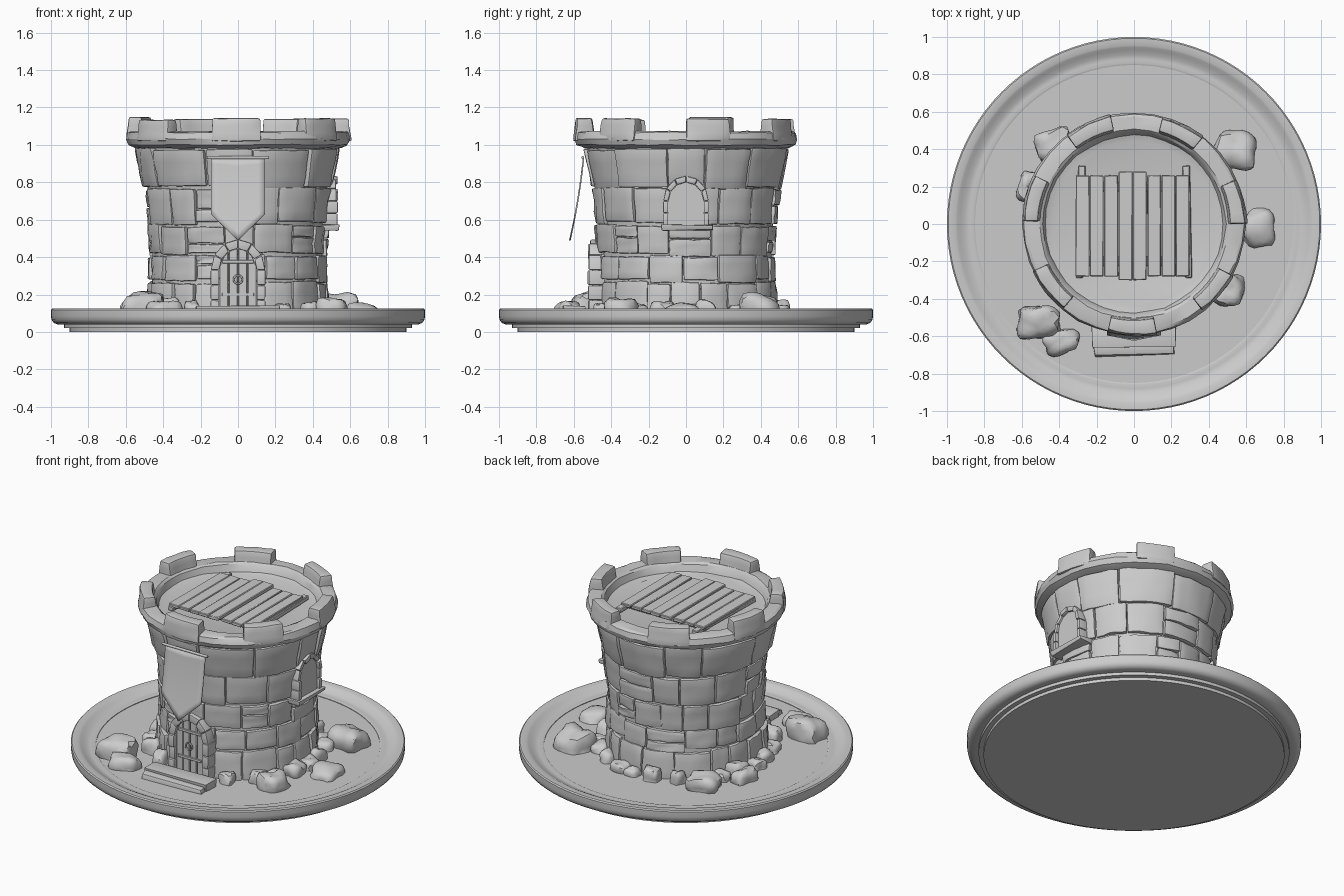
import bpy, bmesh, math, random
from math import sin, cos, pi, radians
from mathutils import Vector, Matrix, noise

if "Cube" in bpy.data.objects:
    bpy.data.objects.remove(bpy.data.objects["Cube"])

random.seed(7)
R = random.uniform

def finish(bm, name, bevel=0.0, segs=2, smooth=35):
    bmesh.ops.recalc_face_normals(bm, faces=bm.faces)
    if bevel:
        edges = [e for e in bm.edges if e.calc_face_angle(0) > 0.8]
        bmesh.ops.bevel(bm, geom=edges, offset=bevel, segments=segs, profile=0.6,
                        affect='EDGES', clamp_overlap=True)
    me = bpy.data.meshes.new(name)
    bm.to_mesh(me)
    bm.free()
    ob = bpy.data.objects.new(name, me)
    bpy.context.collection.objects.link(ob)
    bpy.ops.object.select_all(action='DESELECT')
    ob.select_set(True)
    bpy.context.view_layer.objects.active = ob
    bpy.ops.object.shade_smooth_by_angle(angle=radians(smooth))
    return ob

def lathe(name, prof, n, jitter=0.0, smooth=35):
    bm = bmesh.new()
    rings = []
    for r, z in prof:
        rings.append([bm.verts.new(((r + R(-jitter, jitter)) * cos(2*pi*i/n),
                                    (r + R(-jitter, jitter)) * sin(2*pi*i/n),
                                    z + R(-jitter, jitter))) for i in range(n)])
    for a, b in zip(rings, rings[1:]):
        for i in range(n):
            bm.faces.new((a[i], a[(i+1) % n], b[(i+1) % n], b[i]))
    bm.faces.new(rings[0])
    bm.faces.new(rings[-1])
    return finish(bm, name, smooth=smooth)

def arc_block(bm, a0, a1, z0, z1, rin, rout, rough=0.008):
    """Curved stone: outer radius from rout(z), slightly lumpy."""
    na, nz = max(2, round((a1 - a0) / 0.1)), 3
    off, tilt = R(-rough, rough), R(-rough, rough)
    grid = {}
    for s in (0, 1):
        for i in range(na + 1):
            for j in range(nz + 1):
                a, z = a0 + (a1 - a0)*i/na, z0 + (z1 - z0)*j/nz
                r = rin(z)
                if s:
                    r = rout(z) + off + tilt*(2*i/na - 1) + R(-rough, rough)*0.6
                    a += R(-1, 1)*rough*0.6
                    z += R(-1, 1)*rough*0.4
                grid[s, i, j] = bm.verts.new((r*cos(a), r*sin(a), z))
    def quad(*k):
        bm.faces.new([grid[q] for q in k])
    for s in (0, 1):
        for i in range(na):
            for j in range(nz):
                quad((s, i, j), (s, i+1, j), (s, i+1, j+1), (s, i, j+1))
    for j in (0, nz):
        for i in range(na):
            quad((0, i, j), (0, i+1, j), (1, i+1, j), (1, i, j))
    for i in (0, na):
        for j in range(nz):
            quad((0, i, j), (0, i, j+1), (1, i, j+1), (1, i, j))

def box(bm, c, s, rot=0.0, jit=0.0):
    m = Matrix.Translation(c) @ Matrix.Rotation(rot, 4, 'Z') @ Matrix.Diagonal((*s, 1))
    for v in bmesh.ops.create_cube(bm, size=1, matrix=m)['verts']:
        v.co += Vector((R(-jit, jit), R(-jit, jit), R(-jit, jit)))

def prism(bm, pts, y0, y1, m):
    """Extrude an x-z outline between two depths."""
    a, b = [[bm.verts.new(m @ Vector((x, y, z))) for x, z in pts] for y in (y0, y1)]
    bm.faces.new(a)
    bm.faces.new(b)
    for i in range(len(pts)):
        k = (i + 1) % len(pts)
        bm.faces.new((a[i], a[k], b[k], b[i]))

def arch_path(w, z0, spring, rise, jambs, arcs):
    left = [(-w, z0 + (spring - z0)*i/jambs) for i in range(jambs)]
    arc = [(-w*cos(pi*i/arcs), spring + rise*sin(pi*i/arcs)) for i in range(arcs + 1)]
    return left + arc + [(-x, z) for x, z in reversed(left)]

def arch_frame(name, inner, outer, y0, y1, m):
    bm = bmesh.new()
    for i in range(len(inner) - 1):
        q = [Vector(p) for p in (inner[i], inner[i+1], outer[i+1], outer[i])]
        c = sum(q, Vector((0, 0))) / 4
        prism(bm, [c + (p - c)*R(0.94, 1.0) for p in q], y0 + R(-.008, .008), y1, m)
    return finish(bm, name, 0.007)

# Round stepped base with raised rim
lathe("base", [(.9, 0), (.9, .02), (.93, .02), (.93, .04), (.965, .04), (.985, .048), (.997, .065),
               (1, .085), (1, .118), (.993, .125), (.955, .125), (.945, .12), (.93, .112),
               (.905, .098), (.88, .094), (.86, .098), (.85, .094), (.85, .09)], 96)

# Tower core behind the stones
def wall(z):
    if z < 0.75:
        return 0.475 + 0.015*max(0, (0.35 - z)/0.25) + 0.025*max(0, (z - 0.45)/0.3)
    return 0.5 + 0.047*(z - 0.75)/0.23
lathe("tower_core", [(wall(z) - .02, z) for z in (.07, .35, .5, .75, .97)] + [(.53, 1.0)], 48)

# Stone courses of varied blocks
inner_r = lambda z: wall(z) - 0.05
courses = [(.08, .27, 17), (.27, .41, 15), (.41, .575, 16), (.575, .77, 14), (.77, .98, 11)]
for k, (z0, z1, n) in enumerate(courses):
    bm = bmesh.new()
    widths = [R(.7, 1.3) for _ in range(n)]
    a, total = R(0, 1), sum(widths)
    for w in widths:
        b = a + 2*pi*w/total
        top, g = k == 4, 0.006
        lo, hi = z0 + R(-.012, .012)*(k > 0), z1 + R(-.012, .008)
        if not top and random.random() < 0.25:
            mid = (lo + hi)/2 + R(-.02, .02)
            arc_block(bm, a + g, b - g, lo + .003, mid - .003, inner_r, wall)
            arc_block(bm, a + g, b - g, mid + .003, hi - .003, inner_r, wall)
        else:
            arc_block(bm, a + g, b - g, lo + .003, hi - .003, inner_r, wall)
        a = b
    finish(bm, "stone_course_%d" % (k + 1), 0.009)

# Parapet ring with upper floor
lathe("parapet", [(.5, .975), (.55, .985), (.585, 1.0), (.597, 1.03), (.588, 1.065), (.575, 1.072),
                  (.505, 1.072), (.49, 1.06), (.475, 1.02), (.44, 1.01)], 36, 0.004, 25)

# Merlons, evenly spaced
bm = bmesh.new()
for i in range(7):
    a, h = radians(-91 + i*360/7), R(.2, .23)
    arc_block(bm, a - h, a + h, 1.02, R(1.13, 1.157), lambda z: .515 - .02*(1.15 - z)/.13,
              lambda z: .603 - .12*(z - 1.02), 0.006)
finish(bm, "merlons", 0.013)

# Timber deck on the roof
bm = bmesh.new()
for i in range(8):
    x = -.275 + i*.0765
    ext = .025 if i in (3, 4) else 0
    box(bm, (x, -.01, 1.045 + ext*.4), (.073, .54 + ext*1.6, .022), 0, .002)
for s in (-1, 1):
    box(bm, (s*.285, .012, 1.028), (.035, .6, .03), s*.02, .003)
    box(bm, (0, s*.2, 1.025), (.6, .05, .025))
finish(bm, "roof_planks", 0.004, 1)

# Door: frame, boards, straps, ring handle
I = Matrix.Identity(4)
d_in = arch_path(.1, .09, .33, .115, 3, 6)
d_out = arch_path(.147, .09, .33, .165, 3, 6)
arch_frame("door_frame", d_in, d_out, -.518, -.43, I)
bm = bmesh.new()
for i in range(4):
    x0, x1 = -.1 + i*.05 + .002, -.05 + i*.05 - .002
    top = lambda x: .33 + .115*math.sqrt(max(0, 1 - (x/.1)**2))
    xm = (x0 + x1)/2
    prism(bm, [(x0, .09), (x1, .09), (x1, top(x1)), (xm, top(xm)), (x0, top(x0))], -.502, -.44, I)
finish(bm, "door_boards", 0.003, 1)
bm = bmesh.new()
for z in (.2, .375):
    box(bm, (0, -.503, z), (.17, .012, .018))
finish(bm, "door_straps", 0.002, 1)
bpy.ops.mesh.primitive_torus_add(location=(0, -.512, .28), rotation=(pi/2, 0, 0), major_radius=.023,
                                 minor_radius=.005, major_segments=20, minor_segments=8)
bpy.context.object.name = "door_ring"
bpy.ops.object.shade_smooth()

# Window on the right: frame, panel, sill
Q = Matrix.Rotation(pi/2, 4, 'Z')
w_in = arch_path(.095, .57, .7, .1, 2, 6)
w_out = arch_path(.122, .57, .7, .135, 2, 6)
arch_frame("window_frame", w_in, w_out, -.53, -.45, Q)
bm = bmesh.new()
prism(bm, w_in, -.511, -.45, Q)
finish(bm, "window_panel")
bm = bmesh.new()
box(bm, (.49, .005, .558), (.1, .275, .028), 0, .004)
finish(bm, "window_sill", 0.006)

# Hanging banner with pointed end, and its rod
bm = bmesh.new()
cols, rows, V = 8, 10, {}
for i in range(cols + 1):
    u = 2*i/cols - 1
    low = .63 - .14*(1 - abs(u))
    for j in range(rows + 1):
        z = .93 + (low - .93)*j/rows
        t = (.93 - z)/.44
        V[i, j] = bm.verts.new((.145*u, -.552 - .045*t - .028*t*t, z))
for i in range(cols):
    for j in range(rows):
        bm.faces.new((V[i, j], V[i+1, j], V[i+1, j+1], V[i, j+1]))
banner = finish(bm, "banner")
sol = banner.modifiers.new("thickness", 'SOLIDIFY')
sol.thickness = 0.008
bpy.ops.mesh.primitive_cylinder_add(vertices=12, radius=.008, depth=.33, location=(0, -.552, .932),
                                    rotation=(0, pi/2, 0))
bpy.context.object.name = "banner_rod"

# Flat doorstep slabs
bm = bmesh.new()
box(bm, (0, -.6, .112), (.44, .11, .05), .02, .008)
box(bm, (0, -.675, .105), (.43, .05, .035), .03, .008)
finish(bm, "door_steps", 0.006)

# Rocks: big ones (x, y, size x, size y, height), then a ring at the foot
rocks = [(.54, .4, .11, .11, .11), (.67, -.02, .085, .1, .065), (.51, -.35, .08, .09, .09),
         (-.5, -.53, .12, .09, .12), (-.39, -.63, .09, .065, .07), (-.42, .42, .1, .09, .1),
         (-.57, .2, .05, .08, .08)]
for i in range(24):
    a = radians(i*15 + R(-4, 4))
    if abs(a - 1.5*pi) > 0.35:
        rocks.append((.515*cos(a), .515*sin(a), R(.04, .065), R(.04, .065), R(.05, .085)))
bm = bmesh.new()
for x, y, sx, sy, h in rocks:
    seed, turn = Vector((x*31, y*17, h*90)), Matrix.Rotation(R(-.3, .3), 3, 'Z')
    for v in bmesh.ops.create_icosphere(bm, subdivisions=3, radius=1)['verts']:
        p = v.co.copy()
        p /= (abs(p.x)**4 + abs(p.y)**4 + abs(p.z)**4)**0.25      # squarish lump
        p *= 0.97 + 0.28*noise.noise(v.co*1.2 + seed) + 0.06*noise.noise(v.co*3 + seed)
        v.co = turn @ Vector((p.x*sx, p.y*sy, p.z*h)) + Vector((x, y, .09))
        v.co.z = max(v.co.z, .08)
finish(bm, "base_rocks", smooth=40)
